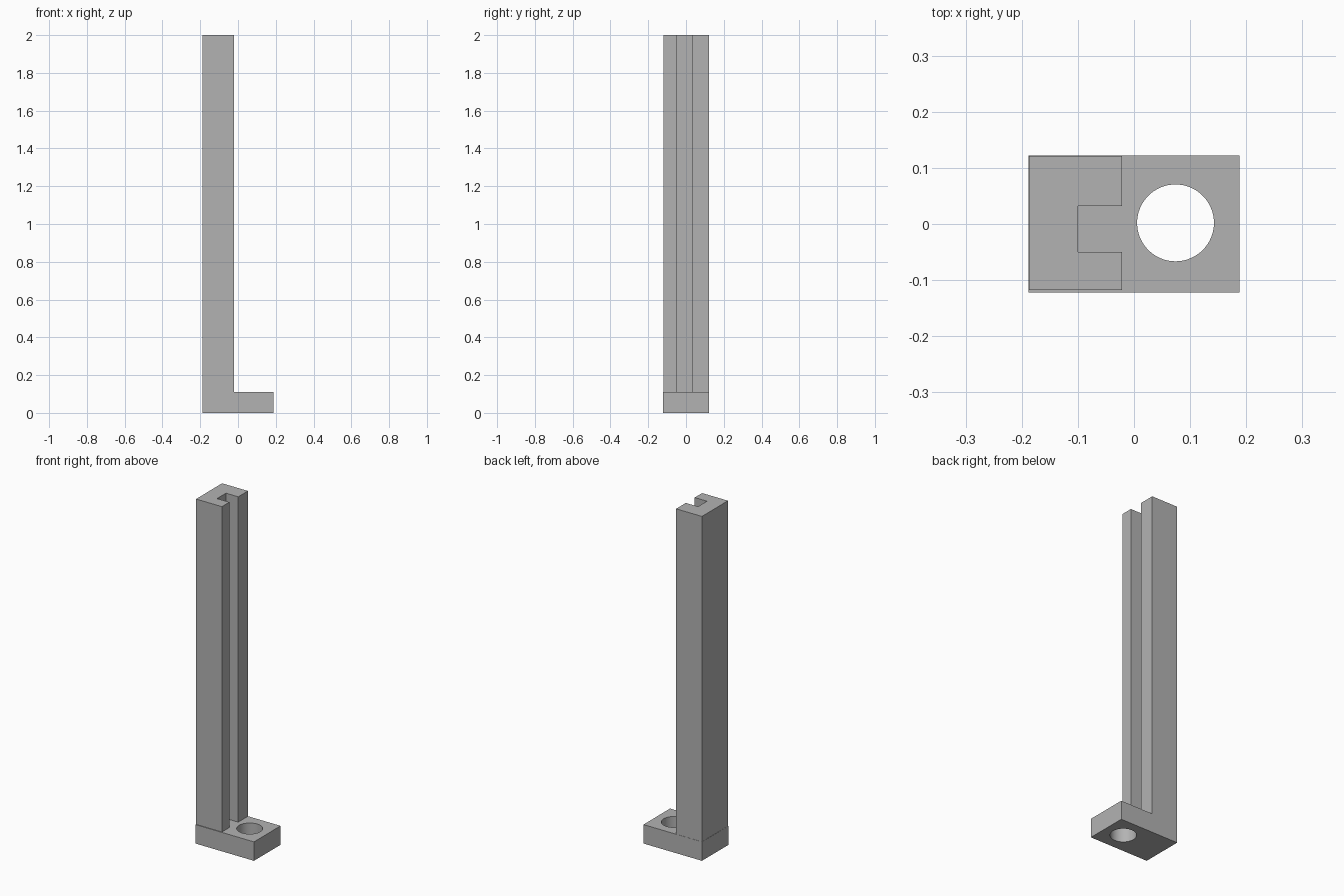
import bpy
import bmesh
import math

cube = bpy.data.objects.get("Cube")
if cube:
    bpy.data.objects.remove(cube, do_unlink=True)

grey = bpy.data.materials.new("plain grey")
grey.use_nodes = True
colour = (0.45, 0.45, 0.45, 1.0)
grey.diffuse_color = colour
grey.node_tree.nodes["Principled BSDF"].inputs["Base Color"].default_value = colour


def extrude_profile(name, points, bottom, top):
    """Solid prism from a counter-clockwise outline in the xy plane."""
    bm = bmesh.new()
    face = bm.faces.new([bm.verts.new((x, y, bottom)) for x, y in points])
    result = bmesh.ops.extrude_face_region(bm, geom=[face], use_keep_orig=True)
    moved = [g for g in result["geom"] if isinstance(g, bmesh.types.BMVert)]
    bmesh.ops.translate(bm, verts=moved, vec=(0, 0, top - bottom))
    bmesh.ops.recalc_face_normals(bm, faces=bm.faces)
    mesh = bpy.data.meshes.new(name)
    bm.to_mesh(mesh)
    bm.free()
    mesh.materials.append(grey)
    obj = bpy.data.objects.new(name, mesh)
    bpy.context.collection.objects.link(obj)
    return obj


BASE_TOP = 0.11
HALF_X, HALF_Y = 0.188, 0.122

# Base plate
base = extrude_profile("base_plate", [
    (-HALF_X, -HALF_Y), (HALF_X, -HALF_Y), (HALF_X, HALF_Y), (-HALF_X, HALF_Y),
], 0, BASE_TOP)

# Round through hole in the plate
hole_x, hole_y, radius, sides = 0.074, 0.002, 0.0685, 64
circle = [(hole_x + radius * math.cos(math.tau * i / sides),
           hole_y + radius * math.sin(math.tau * i / sides)) for i in range(sides)]
cutter = extrude_profile("hole_cutter", circle, -0.1, BASE_TOP + 0.1)

cut = base.modifiers.new("hole", 'BOOLEAN')
cut.operation = 'DIFFERENCE'
cut.solver = 'EXACT'
cut.object = cutter
bpy.ops.object.select_all(action='DESELECT')
base.select_set(True)
bpy.context.view_layer.objects.active = base
bpy.ops.object.modifier_apply(modifier=cut.name)
bpy.data.objects.remove(cutter, do_unlink=True)
bpy.ops.object.shade_smooth_by_angle(angle=math.radians(30))

# Slotted upright, groove facing the hole
back, front, groove = -0.187, -0.021, -0.1
low, high = -0.118, 0.121
slot_low, slot_high = -0.05, 0.032
extrude_profile("slotted_column", [
    (back, low), (front, low), (front, slot_low), (groove, slot_low),
    (groove, slot_high), (front, slot_high), (front, high), (back, high),
], BASE_TOP, 2.0)
